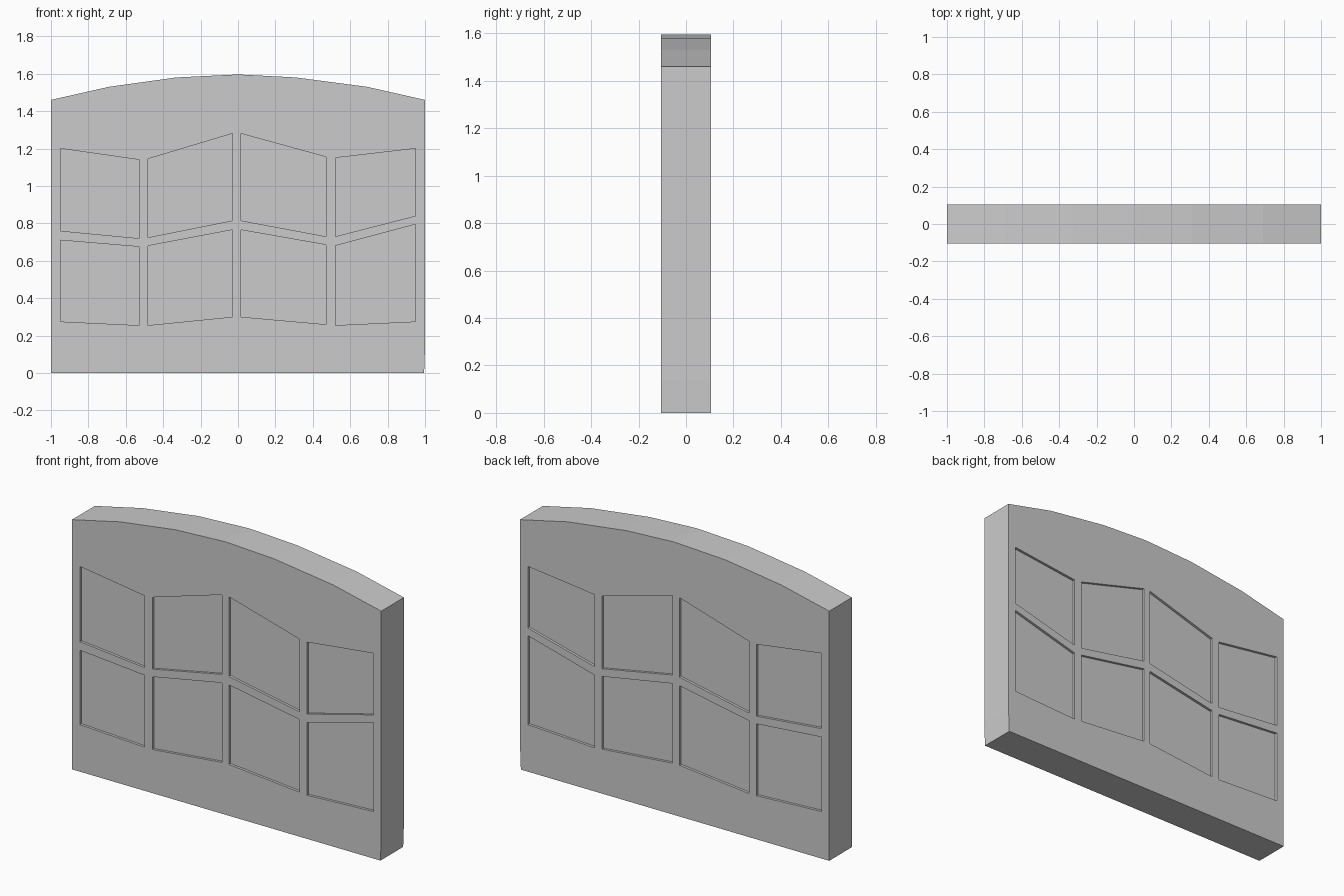
import bpy

if "Cube" in bpy.data.objects:
    bpy.data.objects.remove(bpy.data.objects["Cube"])

HALF = 0.105    # half thickness of the slab
DEPTH = 0.015   # depth of the panel recesses


def prism(bm_data, outline, y0, y1):
    """Add an (x, z) outline, listed clockwise from the front, extruded along y."""
    verts, faces = bm_data
    b, n = len(verts), len(outline)
    verts += [(x, y0, z) for x, z in outline] + [(x, y1, z) for x, z in outline]
    faces.append([b + i for i in reversed(range(n))])
    faces.append([b + n + i for i in range(n)])
    for i in range(n):
        j = (i + 1) % n
        faces.append([b + i, b + j, b + n + j, b + n + i])


def make_object(name, data):
    mesh = bpy.data.meshes.new(name)
    mesh.from_pydata(data[0], [], data[1])
    mesh.validate()
    obj = bpy.data.objects.new(name, mesh)
    bpy.context.collection.objects.link(obj)
    return obj


# Arched slab
slab = ([], [])
prism(slab, [(-1, 0), (-1, 1.46), (-0.69, 1.53), (-0.33, 1.58), (-0.02, 1.595),
             (0.02, 1.595), (0.31, 1.58), (0.69, 1.53), (1, 1.46), (1, 0.14),
             (0.995, 0)], -HALF, HALF)
headboard = make_object("arched_panel_board", slab)

# Recessed panels: x range, then (left z, right z) of bottom and top edge per row
columns = [
    (-0.95, -0.53, [((0.275, 0.255), (0.71, 0.675)), ((0.76, 0.72), (1.20, 1.14))]),
    (-0.48, -0.03, [((0.255, 0.30), (0.68, 0.765)), ((0.725, 0.815), (1.145, 1.28))]),
    (0.015, 0.47, [((0.30, 0.26), (0.765, 0.685)), ((0.815, 0.73), (1.28, 1.155))]),
    (0.52, 0.95, [((0.255, 0.275), (0.68, 0.795)), ((0.73, 0.84), (1.15, 1.20))]),
]
cuts = ([], [])
for x0, x1, rows in columns:
    for low, high in rows:
        quad = [(x0, low[0]), (x0, high[0]), (x1, high[1]), (x1, low[1])]
        prism(cuts, quad, -HALF - 0.1, -HALF + DEPTH)
        prism(cuts, quad, HALF - DEPTH, HALF + 0.1)
cutter = make_object("panel_cutter", cuts)
cutter.hide_render = True

# Cut the recesses into both faces, then drop the cutter
mod = headboard.modifiers.new("recesses", 'BOOLEAN')
mod.operation = 'DIFFERENCE'
mod.solver = 'EXACT'
mod.object = cutter
bpy.context.view_layer.objects.active = headboard
headboard.select_set(True)
bpy.ops.object.modifier_apply(modifier=mod.name)
bpy.data.objects.remove(cutter)
